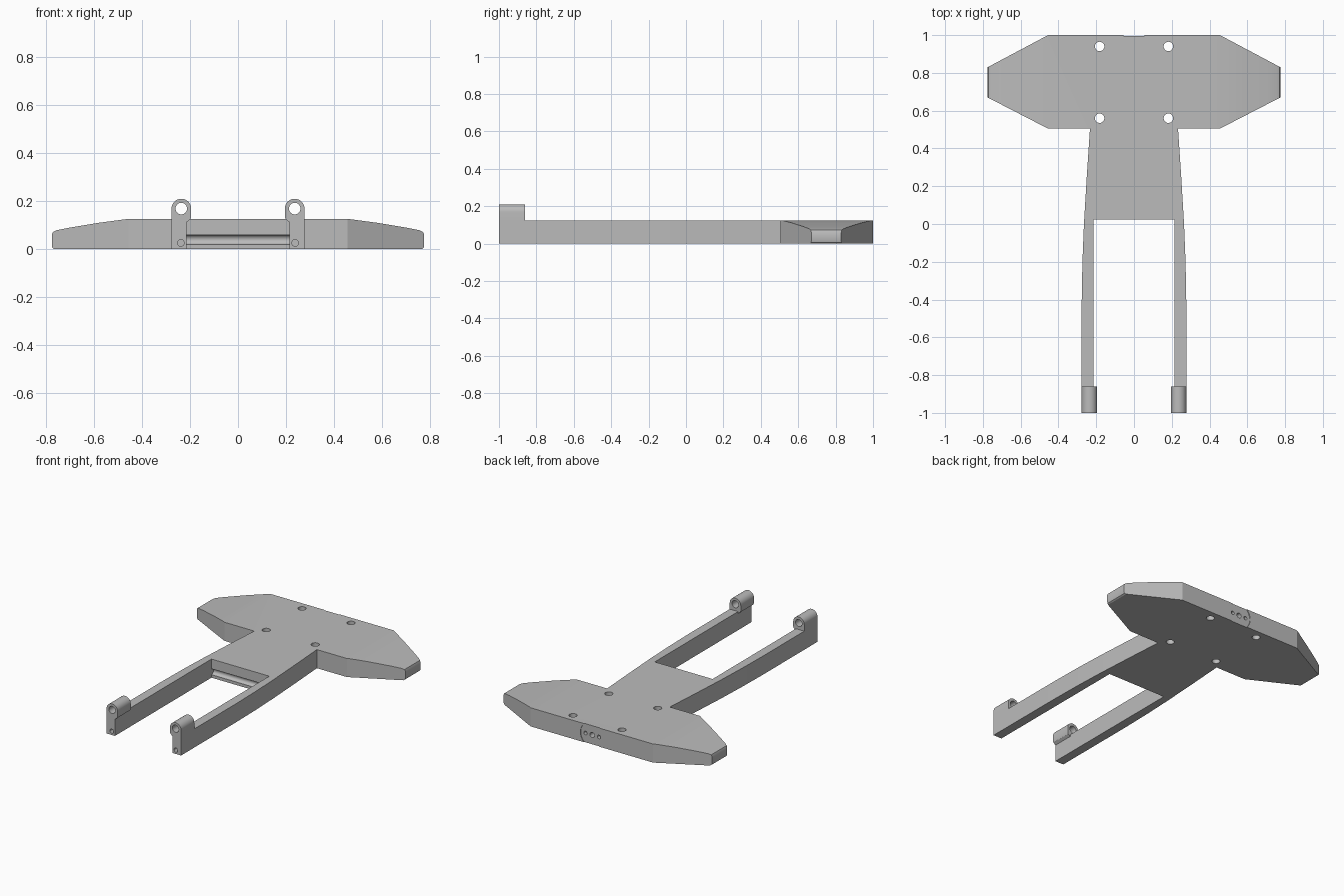
import bpy
import bmesh
from math import sin, cos, pi
from mathutils import Vector

if "Cube" in bpy.data.objects:
    bpy.data.objects.remove(bpy.data.objects["Cube"], do_unlink=True)

grey = bpy.data.materials.new("plain grey")
grey.use_nodes = True
grey.diffuse_color = (0.5, 0.5, 0.5, 1)
grey.node_tree.nodes["Principled BSDF"].inputs["Base Color"].default_value = (0.5, 0.5, 0.5, 1)


def prism(name, outline, axis, lo, hi):
    """Extrude an outline along z (points are x, y) or along y (points are x, z)."""
    bm = bmesh.new()

    def place(p, d):
        return Vector((p[0], p[1], d)) if axis == "z" else Vector((p[0], d, p[1]))
    face = bm.faces.new([bm.verts.new(place(p, lo)) for p in outline])
    ext = bmesh.ops.extrude_face_region(bm, geom=[face])
    verts = [g for g in ext["geom"] if isinstance(g, bmesh.types.BMVert)]
    bmesh.ops.translate(bm, verts=verts, vec=place((0, 0), hi - lo))
    bmesh.ops.recalc_face_normals(bm, faces=bm.faces)
    mesh = bpy.data.meshes.new(name)
    bm.to_mesh(mesh)
    bm.free()
    obj = bpy.data.objects.new(name, mesh)
    bpy.context.collection.objects.link(obj)
    mesh.materials.append(grey)
    return obj


def circle(x, y, r, n=32):
    return [(x + r * cos(2 * pi * i / n), y + r * sin(2 * pi * i / n)) for i in range(n)]


def mirrored(half):
    return half + [(-x, y) for x, y in reversed(half)]


def combine(obj, tool, operation):
    mod = obj.modifiers.new("cut", "BOOLEAN")
    mod.operation, mod.solver, mod.object = operation, "EXACT", tool
    bpy.context.view_layer.objects.active = obj
    bpy.ops.object.modifier_apply(modifier=mod.name)
    bpy.data.objects.remove(tool, do_unlink=True)


# Plan outline: winged plate, tapering neck and two long arms
plan = mirrored([
    (0.455, 1.0), (0.775, 0.83), (0.775, 0.67), (0.455, 0.505),
    (0.233, 0.505), (0.25, 0.25), (0.265, 0.0), (0.273, -0.2),
    (0.277, -0.42), (0.277, -1.0), (0.215, -1.0), (0.215, 0.025)])
frame = prism("winged_frame", plan, "z", 0.0, 0.125)

# Wing taper seen from the front
taper = mirrored([
    (0.46, 0.126), (0.58, 0.11), (0.70, 0.09), (0.755, 0.079), (0.77, 0.072),
    (0.776, 0.058), (0.776, 0.015), (0.772, 0.005), (0.762, -0.001)])
combine(frame, prism("taper", taper, "y", -1.1, 1.1), "INTERSECT")

# Four mounting holes through the plate
for x in (-0.182, 0.182):
    for y in (0.56, 0.94):
        combine(frame, prism("hole", circle(x, y, 0.025), "z", -0.1, 0.3), "DIFFERENCE")

# Rounded groove across the front of the neck
groove = prism("groove", circle(0.025, 0.04, 0.02), "y", -0.2145, 0.2145)
groove.rotation_euler.z = pi / 2
bpy.context.view_layer.update()
combine(frame, groove, "DIFFERENCE")

# Shallow round recess and three sockets at the back
combine(frame, prism("recess", circle(0, 0.062, 0.085, 48), "y", 0.996, 1.1), "DIFFERENCE")
for x, r in ((-0.05, 0.012), (0, 0.017), (0.05, 0.012)):
    combine(frame, prism("socket", circle(x, 0.062, r), "y", 0.9, 1.1), "DIFFERENCE")

# Pin holes in the arm ends
for x in (-0.238, 0.238):
    combine(frame, prism("pin", circle(x, 0.026, 0.014), "y", -1.1, -0.7), "DIFFERENCE")

# Rounded lugs with a bore on the arm ends
for side, name in ((1, "left_lug"), (-1, "right_lug")):
    arch = [(0.236 + 0.041 * cos(pi * i / 20), 0.169 + 0.041 * sin(pi * i / 20))
            for i in range(21)]
    arch += [(0.195, 0.135), (0.199, 0.124), (0.215, 0.112), (0.277, 0.112)]
    lug = prism(name, [(side * x, z) for x, z in arch], "y", -1.0, -0.86)
    combine(lug, prism("bore", circle(side * 0.236, 0.169, 0.024), "y", -1.1, -0.8), "DIFFERENCE")
    combine(frame, lug, "UNION")

# Crisp edges, smooth bores and arches
bpy.ops.object.select_all(action="DESELECT")
frame.select_set(True)
bpy.context.view_layer.objects.active = frame
bpy.ops.object.shade_smooth_by_angle(angle=0.45)
